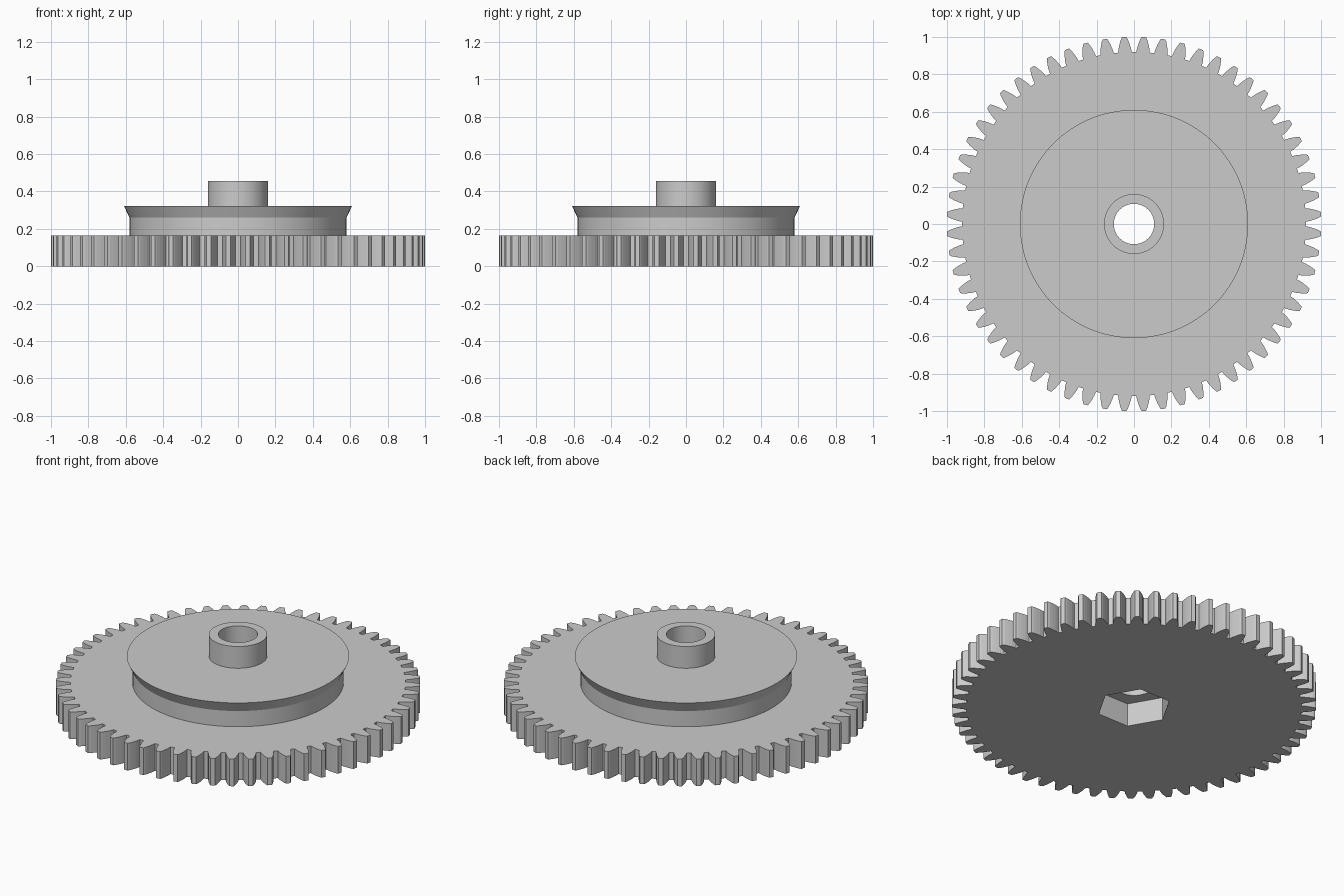
import bpy, bmesh, math

if "Cube" in bpy.data.objects:
    bpy.data.objects.remove(bpy.data.objects["Cube"], do_unlink=True)

GREY = (0.6, 0.6, 0.6, 1.0)
grey = bpy.data.materials.new("plain grey")
grey.use_nodes = True
grey.diffuse_color = GREY
grey.node_tree.nodes["Principled BSDF"].inputs["Base Color"].default_value = GREY

TEETH = 60
GEAR_TOP = 0.165
BORE = 0.108
SEGMENTS = 120


def add_object(name, bm):
    bmesh.ops.recalc_face_normals(bm, faces=bm.faces)
    mesh = bpy.data.meshes.new(name)
    bm.to_mesh(mesh)
    bm.free()
    mesh.materials.append(grey)
    obj = bpy.data.objects.new(name, mesh)
    bpy.context.collection.objects.link(obj)
    return obj


def select_only(obj):
    bpy.ops.object.select_all(action='DESELECT')
    obj.select_set(True)
    bpy.context.view_layer.objects.active = obj


def prism(name, outline, bottom, top):
    bm = bmesh.new()
    base = bm.faces.new([bm.verts.new((x, y, bottom)) for x, y in outline])
    result = bmesh.ops.extrude_face_region(bm, geom=[base], use_keep_orig=True)
    verts = [v for v in result["geom"] if isinstance(v, bmesh.types.BMVert)]
    bmesh.ops.translate(bm, verts=verts, vec=(0, 0, top - bottom))
    return add_object(name, bm)


def polar(radius, angle):
    return radius * math.cos(angle), radius * math.sin(angle)


def ring(radius, count):
    return [polar(radius, math.tau * i / count) for i in range(count)]


def cut(target, cutter):
    cutter.hide_render = True
    mod = target.modifiers.new("cut", 'BOOLEAN')
    mod.operation = 'DIFFERENCE'
    mod.solver = 'EXACT'
    mod.object = cutter
    select_only(target)
    bpy.ops.object.modifier_apply(modifier=mod.name)
    bpy.data.objects.remove(cutter, do_unlink=True)


# Toothed wheel: curved flank of one tooth as (radius, half angle), mirrored and repeated
flank = [(0.92, 0.039), (0.945, 0.034), (0.968, 0.0265), (0.988, 0.019), (1.0005, 0.012)]
outline = []
for i in range(TEETH):
    centre = math.tau * (i + 0.5) / TEETH
    outline += [polar(r, centre - a) for r, a in flank]
    outline += [polar(r, centre + a) for r, a in reversed(flank)]
gear = prism("gear_wheel", outline, 0, GEAR_TOP)

# Shaft bore and hexagonal nut pocket underneath
cut(gear, prism("bore_cutter", ring(BORE, SEGMENTS), -0.1, 0.3))
cut(gear, prism("nut_cutter", ring(0.205, 6), -0.1, 0.14))

# Flared drum and hollow hub, turned from one closed profile
profile = [(BORE, GEAR_TOP), (0.58, GEAR_TOP), (0.58, 0.26), (0.61, 0.323),
           (0.16, 0.323), (0.16, 0.455), (BORE, 0.455)]
bm = bmesh.new()
verts = [bm.verts.new((r, 0, z)) for r, z in profile]
edges = [bm.edges.new((v, verts[i - 1])) for i, v in enumerate(verts)]
bmesh.ops.spin(bm, geom=verts + edges, cent=(0, 0, 0), axis=(0, 0, 1),
               angle=math.tau, steps=SEGMENTS, use_merge=True)
bmesh.ops.remove_doubles(bm, verts=bm.verts, dist=0.0001)
drum = add_object("drum_and_hub", bm)
select_only(drum)
bpy.ops.object.shade_smooth_by_angle(angle=math.radians(20))
